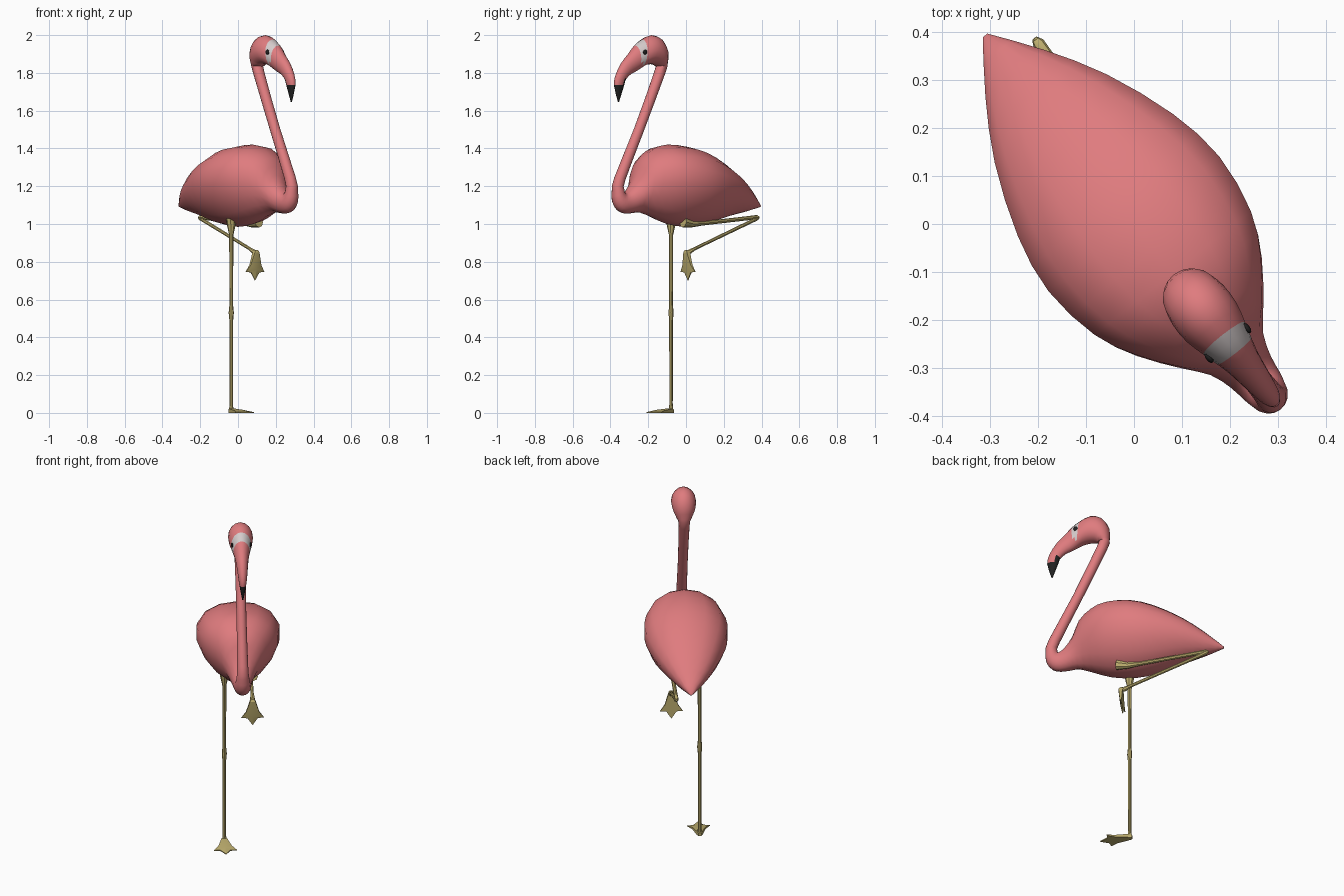
import bpy, bmesh, math
from mathutils import Vector, Matrix

if "Cube" in bpy.data.objects:
    bpy.data.objects.remove(bpy.data.objects["Cube"])

# Modelled along local +x (heading), then turned towards the front right
TURN = Matrix.Rotation(math.atan2(-0.785, 0.62), 4, 'Z')


def material(name, rgb):
    m = bpy.data.materials.new(name)
    m.diffuse_color = (*rgb, 1)
    m.use_nodes = True
    m.node_tree.nodes["Principled BSDF"].inputs["Base Color"].default_value = m.diffuse_color
    return m


PINK = material("pink_feathers", (0.74, 0.20, 0.21))
WHITE = material("pale_face", (0.66, 0.60, 0.60))
BLACK = material("black", (0.015, 0.015, 0.015))
OLIVE = material("olive_legs", (0.52, 0.43, 0.16))


def finish(bm, name, mats, angle=40):
    bmesh.ops.recalc_face_normals(bm, faces=bm.faces)
    me = bpy.data.meshes.new(name)
    bm.to_mesh(me)
    bm.free()
    for m in mats:
        me.materials.append(m)
    me.transform(TURN)
    ob = bpy.data.objects.new(name, me)
    bpy.context.collection.objects.link(ob)
    bpy.ops.object.select_all(action='DESELECT')
    ob.select_set(True)
    bpy.context.view_layer.objects.active = ob
    bpy.ops.object.shade_smooth_by_angle(angle=math.radians(angle))
    return ob


def skin(bm, rings, rule=None):
    """Bridge rings of points and cap both ends; rule(ring, step, centre) gives the material."""
    vs = [[bm.verts.new(p) for p in r] for r in rings]
    n = len(vs[0])
    for i in range(len(vs) - 1):
        for j in range(n):
            k = (j + 1) % n
            f = bm.faces.new((vs[i][j], vs[i][k], vs[i + 1][k], vs[i + 1][j]))
            if rule:
                f.material_index = rule(i, j, f.calc_center_median())
    bm.faces.new(vs[0][::-1])
    end = bm.faces.new(vs[-1])
    if rule:
        end.material_index = rule(len(vs) - 2, 0, end.calc_center_median())


# Body, neck, head and bill: top/inner point, bottom/outer point, half width
SECTIONS = [
    (-.50, 1.10, -.50, 1.09, .006), (-.40, 1.19, -.40, 1.065, .078),
    (-.28, 1.28, -.28, 1.04, .148), (-.13, 1.365, -.13, 1.00, .205),
    (0, 1.41, 0, .985, .226), (.13, 1.42, .13, 1.00, .207),
    (.21, 1.40, .23, 1.035, .165), (.285, 1.35, .31, 1.06, .108),
    (.33, 1.26, .36, 1.058, .070), (.375, 1.195, .41, 1.055, .053),
    (.405, 1.168, .455, 1.07, .047), (.42, 1.168, .487, 1.115, .041),
    (.427, 1.19, .491, 1.18, .034), (.415, 1.235, .475, 1.25, .030),
    (.292, 1.489, .342, 1.511, .027), (.152, 1.787, .206, 1.808, .030),
    (.136, 1.85, .20, 1.835, .039), (.138, 1.92, .225, 1.845, .058),
    (.175, 1.98, .255, 1.845, .067), (.235, 2.00, .285, 1.838, .066),
    (.295, 1.977, .310, 1.825, .055), (.342, 1.945, .332, 1.812, .045),
    (.385, 1.90, .352, 1.802, .037), (.43, 1.855, .38, 1.79, .031),
    (.468, 1.795, .41, 1.765, .025), (.483, 1.735, .42, 1.735, .019),
    (.458, 1.645, .453, 1.645, .003),
]
SUB, SEG = 2, 16
FACE_BAND, LAST = 20, len(SECTIONS) - 2


def spline(a, b, c, d, t):
    return [0.5 * (2 * q + (r - p) * t + (2 * p - 5 * q + 4 * r - s) * t * t
                   + (3 * q - p - 3 * r + s) * t ** 3) for p, q, r, s in zip(a, b, c, d)]


def body_rings():
    keys = [(*s, 0.22 if i < 8 else 0.0) for i, s in enumerate(SECTIONS)]
    pick = lambda i: keys[min(max(i, 0), len(keys) - 1)]
    rows = [spline(pick(i - 1), pick(i), pick(i + 1), pick(i + 2), s / SUB)
            for i in range(len(keys) - 1) for s in range(SUB)] + [keys[-1]]
    out = []
    for tu, tz, bu, bz, w, keel in rows:
        ring = []
        for j in range(SEG):
            a = 2 * math.pi * j / SEG
            s, c = math.sin(a), math.cos(a)
            ring.append(((tu + bu) / 2 + (tu - bu) / 2 * s, w * c * (1 + keel * s),
                         (tz + bz) / 2 + (tz - bz) / 2 * s))
        out.append(ring)
    return out


def body_colour(i, j, centre):
    band = i // SUB
    if band == FACE_BAND and centre.z > 1.85:
        return 1
    low = math.sin(2 * math.pi * (j + 0.5) / SEG) < -0.3
    if band >= LAST or (band == LAST - 1 and low):
        return 2
    return 0


bm = bmesh.new()
skin(bm, body_rings(), body_colour)
finish(bm, "body_neck_and_head", [PINK, WHITE, BLACK], 50)

# Eyes
for side, label in ((1, "left"), (-1, "right")):
    bm = bmesh.new()
    bmesh.ops.create_uvsphere(bm, u_segments=12, v_segments=8, radius=0.013)
    bmesh.ops.scale(bm, vec=(1, 0.5, 1), verts=bm.verts)
    bmesh.ops.translate(bm, vec=(0.315, side * 0.05, 1.91), verts=bm.verts)
    finish(bm, label + "_eye", [BLACK])


# Legs
def tube(name, pts, seg=8):
    ps = [Vector(p[:3]) for p in pts]
    rings = []
    for i, p in enumerate(ps):
        t = (ps[min(i + 1, len(ps) - 1)] - ps[max(i - 1, 0)]).normalized()
        side = Vector((0, 1, 0))
        up = t.cross(side)
        rings.append([p + pts[i][3] * (math.cos(2 * math.pi * k / seg) * side
                                       + math.sin(2 * math.pi * k / seg) * up)
                      for k in range(seg)])
    bm = bmesh.new()
    skin(bm, rings)
    finish(bm, name, [OLIVE])


L = 0.077
tube("standing_leg", [(.04, -L, 1.06, .034), (.04, -L, .99, .022), (.04, -L, .94, .011),
                      (.04, -L, .57, .010), (.04, -L, .53, .014), (.04, -L, .49, .010),
                      (.04, -L, .05, .009), (.04, -L, .004, .013)])
tube("raised_upper_leg", [(.08, L, 1.01, .028), (.02, L, 1.00, .018), (-.05, L, 1.003, .011),
                          (-.38, L, 1.033, .011), (-.418, L, 1.035, .013), (-.43, L, 1.033, .007)])
tube("raised_lower_leg", [(-.43, L, 1.036, .007), (-.415, L, 1.03, .013), (-.38, L, 1.014, .010),
                          (.0, L, .87, .009), (.037, L, .853, .013), (.048, L, .845, .008)])

# Webbed feet: half outline as (along, across, height), mirrored across the middle toe
HALF = [(-.014, .008, .018), (.0, .015, .022), (.075, .036, .012), (.115, .062, .004),
        (.118, .028, .006), (.165, .0, .004)]


def foot(name, place):
    outline = HALF + [(a, -b, h) for a, b, h in HALF[-2::-1]]
    bm = bmesh.new()
    top = [bm.verts.new(place(*p)) for p in outline]
    base = [bm.verts.new(place(a, b, 0)) for a, b, h in outline]
    ridge = [bm.verts.new(place(a, 0, h)) for a, h in ((.0, .026), (.10, .016))]
    n = len(outline)
    for i in range(n):
        k = (i + 1) % n
        bm.faces.new((top[i], top[k], base[k], base[i]))
    for s in (1, -1):
        t = [top[i if s > 0 else n - 1 - i] for i in range(6)]
        bm.faces.new((ridge[0], t[0], t[1]))
        bm.faces.new((ridge[0], t[1], t[2], ridge[1]))
        bm.faces.new((ridge[1], t[2], t[3], t[4]))
        bm.faces.new((ridge[1], t[4], t[5]))
    bm.faces.new((ridge[0], top[0], top[-1]))
    bm.faces.new(base[::-1])
    finish(bm, name, [OLIVE], 25)


foot("standing_foot", lambda a, b, h: (.04 + a, -L + b, h))
foot("raised_foot", lambda a, b, h: (.045 + h, L + b, .85 - a * 0.9))
